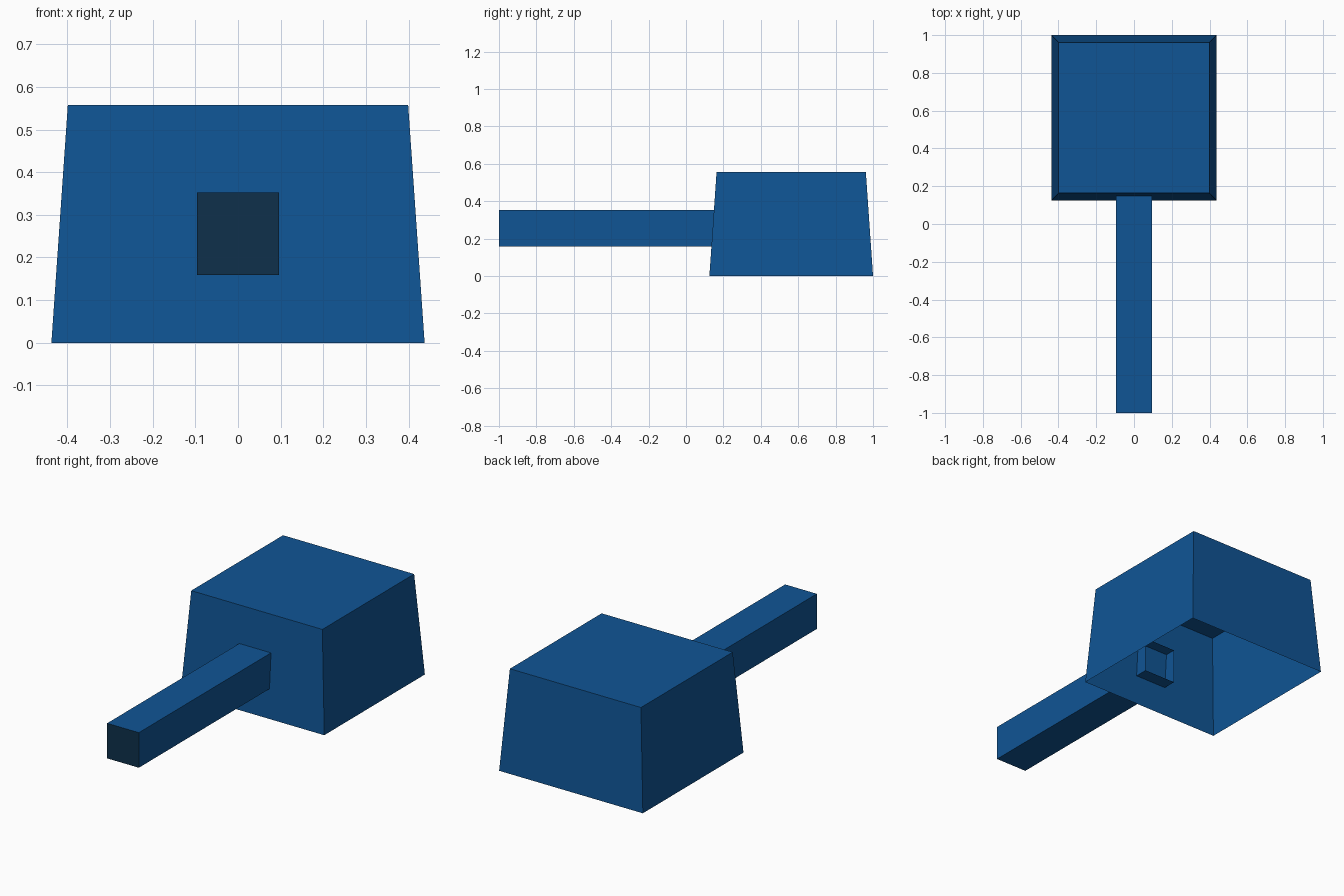
import bpy
import bmesh

if "Cube" in bpy.data.objects:
    bpy.data.objects.remove(bpy.data.objects["Cube"])


def material(name, rgb):
    m = bpy.data.materials.new(name)
    m.diffuse_color = (*rgb, 1.0)
    m.use_nodes = True
    m.node_tree.nodes["Principled BSDF"].inputs["Base Color"].default_value = m.diffuse_color
    return m


blue = material("blue", (0.005, 0.09, 0.30))
dark_blue = material("dark slate blue", (0.0045, 0.03, 0.07))


def open_shell(name, start, end, mats):
    """Loft two quad rings; the end ring is capped, the start ring stays open.
    The cap uses the last material."""
    bm = bmesh.new()
    a = [bm.verts.new(p) for p in start]
    b = [bm.verts.new(p) for p in end]
    for i in range(4):
        j = (i + 1) % 4
        bm.faces.new((a[i], a[j], b[j], b[i]))
    bm.faces.new(b).material_index = len(mats) - 1
    bm.normal_update()
    mesh = bpy.data.meshes.new(name)
    bm.to_mesh(mesh)
    bm.free()
    for m in mats:
        mesh.materials.append(m)
    obj = bpy.data.objects.new(name, mesh)
    bpy.context.collection.objects.link(obj)
    return obj


CORNERS = ((-1, -1), (1, -1), (1, 1), (-1, 1))

# Tapered hollow head, open underneath
HEAD_Y = 0.5625
open_shell("head",
           [(sx * 0.4375, HEAD_Y + sy * 0.4375, 0) for sx, sy in CORNERS],
           [(sx * 0.399, HEAD_Y + sy * 0.399, 0.557) for sx, sy in CORNERS],
           [blue])

# Square tube handle, poking through the front wall, with a dark end cap
HANDLE_Z, HANDLE_R = 0.256, 0.0965
ring = [(sx * HANDLE_R, HANDLE_Z + sz * HANDLE_R) for sx, sz in CORNERS]
open_shell("handle",
           [(x, 0.21, z) for x, z in reversed(ring)][::-1],
           [(x, -1.0, z) for x, z in ring],
           [blue, dark_blue])
